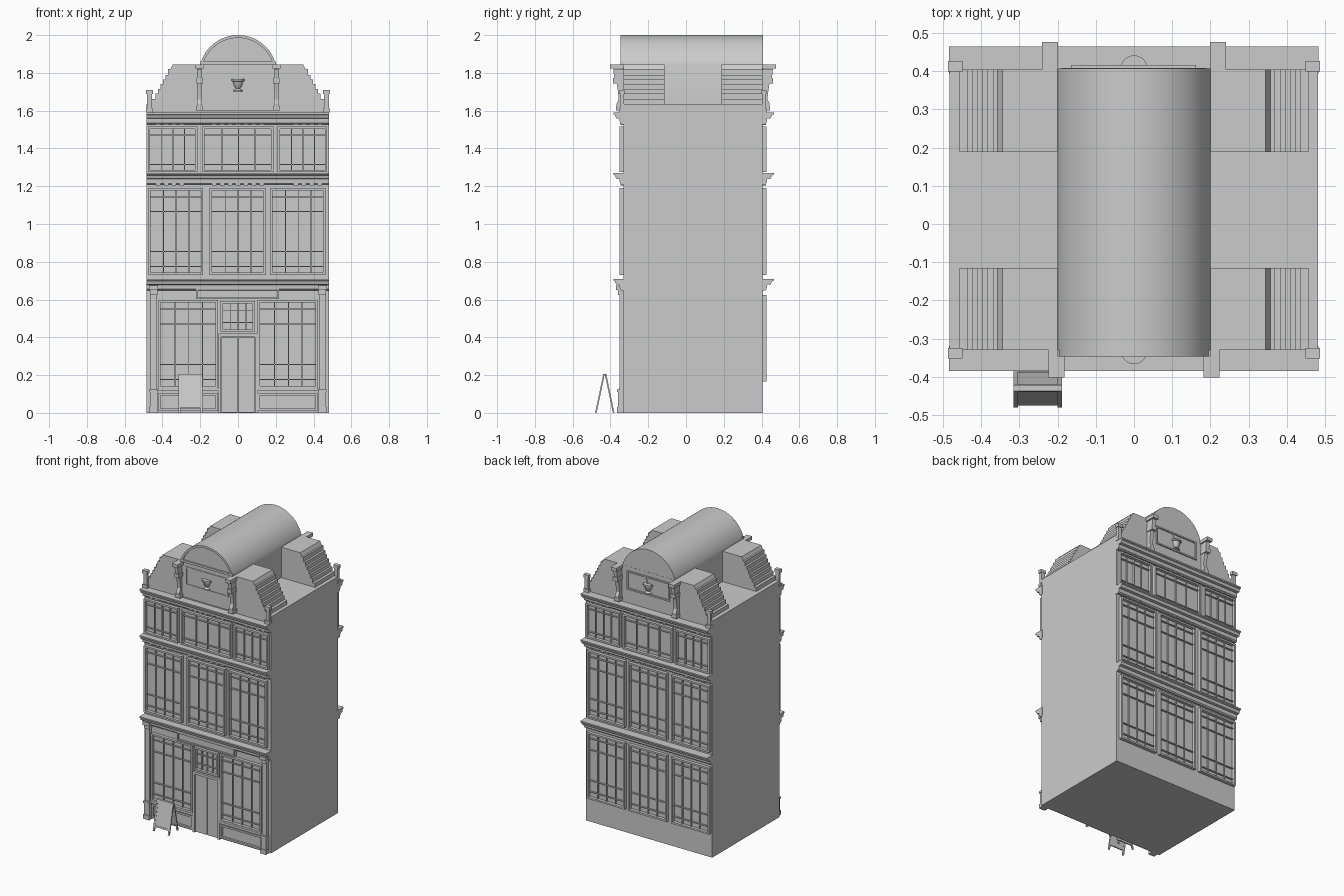
import bpy, bmesh, math
from mathutils import Matrix, Vector

if "Cube" in bpy.data.objects:
    bpy.data.objects.remove(bpy.data.objects["Cube"])

FRONT, BACK = -0.33, 0.405
XL, XR = -0.484, 0.482


class Part:
    """Collects boxes and prisms into one named object."""
    def __init__(self, name):
        self.name, self.bm = name, bmesh.new()

    def box(self, x0, x1, y0, y1, z0, z1):
        m = Matrix.Translation(((x0+x1)/2, (y0+y1)/2, (z0+z1)/2)) @ Matrix.Diagonal(
            (abs(x1-x0), abs(y1-y0), abs(z1-z0), 1))
        return bmesh.ops.create_cube(self.bm, size=1, matrix=m)['verts']

    def prism(self, pts, axis, a, b):
        # points are (x, z) for axis 'y' and (y, z) for axis 'x'
        def co(p, t):
            return (p[0], t, p[1]) if axis == 'y' else (t, p[0], p[1])
        A = [self.bm.verts.new(co(p, a)) for p in pts]
        B = [self.bm.verts.new(co(p, b)) for p in pts]
        self.bm.faces.new(A)
        self.bm.faces.new(B[::-1])
        for i in range(len(pts)):
            j = (i + 1) % len(pts)
            self.bm.faces.new((A[j], A[i], B[i], B[j]))

    def lathe(self, profile, x, y, seg=20):
        rings = [[self.bm.verts.new((x + r*math.cos(2*math.pi*k/seg), y + r*math.sin(2*math.pi*k/seg), z))
                  for k in range(seg)] for r, z in profile]
        for a, b in zip(rings, rings[1:]):
            for k in range(seg):
                j = (k + 1) % seg
                self.bm.faces.new((a[k], a[j], b[j], b[k]))
        self.bm.faces.new(rings[0])
        self.bm.faces.new(rings[-1])

    def done(self, smooth=False):
        bmesh.ops.recalc_face_normals(self.bm, faces=self.bm.faces)
        me = bpy.data.meshes.new(self.name)
        self.bm.to_mesh(me)
        self.bm.free()
        ob = bpy.data.objects.new(self.name, me)
        bpy.context.collection.objects.link(ob)
        if smooth:
            bpy.ops.object.select_all(action='DESELECT')
            ob.select_set(True)
            bpy.context.view_layer.objects.active = ob
            bpy.ops.object.shade_smooth_by_angle(angle=math.radians(30))
        return ob


def wall(s, d):
    """y position a distance d out from the front (-1) or back (+1) wall."""
    return FRONT - d if s < 0 else BACK + d


def frame(p, s, x0, x1, z0, z1, d=0.02, t=0.012):
    y0, y1 = wall(s, -0.005), wall(s, d)
    p.box(x0, x0+t, y0, y1, z0, z1)
    p.box(x1-t, x1, y0, y1, z0, z1)
    p.box(x0+t, x1-t, y0, y1, z0, z0+t)
    p.box(x0+t, x1-t, y0, y1, z1-t, z1)


def window(p, s, x0, x1, z0, z1, vs, hs, d=0.022):
    frame(p, s, x0, x1, z0, z1, d)
    y0, y1, t = wall(s, -0.005), wall(s, 0.01), 0.0025
    for f in vs:
        x = x0 + f*(x1-x0)
        p.box(x-t, x+t, y0, y1, z0+0.01, z1-0.01)
    for f in hs:
        z = z0 + f*(z1-z0)
        p.box(x0+0.01, x1-0.01, y0, wall(s, 0.012), z-t, z+t)


def arch(w, z_spring, h, n=32):
    r = (w*w + h*h) / (2*h)
    a = math.asin(min(1, w/r))
    return [(r*math.sin(a - 2*a*i/n), z_spring + h - r + r*math.cos(a - 2*a*i/n)) for i in range(n+1)]


# main block
p = Part("building_body")
p.box(XL, XR, FRONT, BACK, 0, 1.635)
p.done()

# barrel roof along the depth
p = Part("barrel_roof")
p.prism([(-0.2, 1.6), (0.2, 1.6)] + arch(0.2, 1.845, 0.155), 'y', -0.338, BACK + 0.003)
p.done(True)

# stepped gables, front and back, both sides
xs = [0.37, 0.385, 0.398, 0.411, 0.424, 0.438, 0.457]
zs = [1.79, 1.765, 1.74, 1.715, 1.69, 1.663, 1.63]
steps = [(0.19, 1.63), (0.19, 1.845), (0.345, 1.845), (0.358, 1.82)]
z = 1.82
for x, zn in zip(xs, zs):
    steps += [(x, z), (x, zn)]
    z = zn
p = Part("stepped_gables")
for m in (-1, 1):
    for a, b in ((FRONT, -0.115), (0.188, BACK)):
        p.prism([(m*x, z) for x, z in steps], 'y', a, b)
p.done()

# arch moulding and ledge on the front pediment
p = Part("pediment_moulding")
p.prism(arch(0.2, 1.845, 0.155) + arch(0.182, 1.858, 0.127)[::-1], 'y', -0.33, -0.347)
p.box(-0.2, 0.2, -0.33, -0.347, 1.845, 1.86)
p.done()

V3 = (0.28, 0.51, 0.74)
H4 = (0.1, 0.27, 0.73, 0.9)
bays2 = ((-0.475, -0.185), (-0.15, 0.145), (0.17, 0.462))
bays3 = ((-0.477, -0.215), (-0.19, 0.188), (0.21, 0.472))
cornice = [(-0.01, 0), (0.055, 0), (0.055, -0.009), (0.046, -0.013), (0.04, -0.03), (0.022, -0.032),
           (0.02, -0.055), (0.012, -0.062), (-0.01, -0.062)]

for s, tag in ((-1, "front"), (1, "back")):
    # cornices
    p = Part(tag + "_cornices")
    for zt in (0.71, 1.27, 1.59):
        k = 1 if s < 0 else 1.09
        p.prism([(wall(s, d*k), zt + h) for d, h in cornice], 'x', XL - 0.001, XR + 0.001)
    p.done()

    # dentils below the cornices
    p = Part(tag + "_dentils")
    for zc in (1.216, 1.536):
        for cx, n in ((-0.36, 4), (0, 7), (0.37, 4)):
            for i in range(n):
                x = cx + (i - (n-1)/2)*0.042
                p.box(x-0.012, x+0.012, wall(s, -0.005), wall(s, 0.018), zc-0.012, zc+0.012)
    p.done()

    # upper windows, and a third row at the back
    p = Part(tag + "_windows")
    for a, b in bays2:
        window(p, s, a, b, 0.73, 1.19, V3, H4)
        if s > 0:
            window(p, s, a, b, 0.165, 0.625, V3, H4)
    for a, b in bays3:
        window(p, s, a, b, 1.275, 1.515, V3, (0.17, 0.82))
    p.done()

    # scroll brackets beside the gable panel
    p = Part(tag + "_gable_brackets")
    c = 0.203 if s < 0 else 0.22
    scroll = [(-0.01, 1.82), (0.055, 1.82), (0.05, 1.775), (0.038, 1.75), (0.03, 1.7), (0.026, 1.66),
              (0.038, 1.635), (0.038, 1.615), (0.028, 1.6), (-0.01, 1.6)]
    for m in (-1, 1):
        x = m*c
        p.prism([(wall(s, d), h) for d, h in scroll], 'x', x-0.013, x+0.013)
        p.box(x-0.021, x+0.021, wall(s, -0.02), wall(s, 0.072), 1.822, 1.845)
        p.box(x-0.018, x+0.018, wall(s, -0.01), wall(s, 0.056), 1.745, 1.772)
        p.box(x-0.019, x+0.019, wall(s, -0.01), wall(s, 0.04), 1.6, 1.625)
    p.done()

    # corner posts above the top cornice
    p = Part(tag + "_corner_posts")
    for m in (-1, 1):
        x = m*0.468
        p.box(x-0.013, x+0.013, wall(s, -0.003), wall(s, 0.016), 1.59, 1.7)
        for h in (1.59, 1.688):
            p.box(x-0.019, x+0.019, wall(s, -0.005), wall(s, 0.022), h, h+0.022)
    p.done()

    # gable panel and mortar with pestle
    p = Part(tag + "_gable_panel")
    frame(p, s, -0.165, 0.163, 1.688, 1.817, 0.012, 0.01)
    p.box(-0.19, 0.19, wall(s, -0.01), wall(s, 0.004), 1.6, 1.845)
    p.done()
    p = Part(tag + "_mortar")
    y = wall(s, 0.002)
    p.lathe([(0.024, 1.702), (0.024, 1.708), (0.011, 1.717), (0.021, 1.728), (0.028, 1.755),
             (0.035, 1.758), (0.035, 1.768), (0.028, 1.768)], 0, y)
    p.done(True)
    p = Part(tag + "_pestle")
    vs = p.box(-0.005, 0.005, y-0.006, y+0.006, -0.02, 0.045)
    bmesh.ops.transform(p.bm, verts=vs, matrix=Matrix.Translation((0.008, 0, 1.766)) @
                        Matrix.Rotation(math.radians(20), 4, 'Y'))
    p.done()

# shop windows, transom and sign board
p = Part("shop_windows")
for a, b in ((-0.422, -0.106), (0.104, 0.422)):
    window(p, -1, a, b, 0.13, 0.597, V3, H4)
window(p, -1, -0.092, 0.09, 0.43, 0.592, V3, (0.3, 0.7))
p.done()
p = Part("fascia_panel")
p.box(-0.215, 0.212, FRONT, wall(-1, 0.012), 0.608, 0.655)
frame(p, -1, -0.222, 0.218, 0.602, 0.66, 0.02, 0.009)
p.done()

# panels below the shop windows
p = Part("stall_panels")
for a, b in ((-0.422, -0.106), (0.104, 0.422)):
    frame(p, -1, a, b, 0.01, 0.105, 0.014, 0.012)
    p.box(a - 0.004, b + 0.004, FRONT, wall(-1, 0.024), 0.115, 0.13)
p.done()

# double door with jambs
p = Part("double_door")
for a, b in ((-0.088, -0.002), (0.002, 0.088)):
    p.box(a, b, FRONT+0.005, wall(-1, 0.008), 0.002, 0.4)
for x in (-0.096, 0.096):
    p.box(x-0.007, x+0.007, FRONT, wall(-1, 0.02), 0, 0.42)
p.box(-0.089, 0.089, FRONT, wall(-1, 0.02), 0.403, 0.42)
p.done()

# pilasters framing the shop front
p = Part("pilasters")
for m in (-1, 1):
    x = m*0.447
    for w, d, z0, z1 in ((0.016, 0.022, 0.03, 0.63), (0.023, 0.036, 0, 0.03), (0.02, 0.03, 0.03, 0.11),
                         (0.022, 0.036, 0.11, 0.124), (0.02, 0.03, 0.625, 0.65), (0.024, 0.04, 0.65, 0.675)):
        p.box(x-w, x+w, FRONT, wall(-1, d), z0, z1)
p.done()

# folding pavement board
p = Part("pavement_board")
for s in (-1, 1):
    foot, top = Vector((-0.43 + s*0.047, 0.0)), Vector((-0.43 + s*0.004, 0.205))

    def slab(x0, x1, t0, t1, th):
        a, b = foot.lerp(top, t0), foot.lerp(top, t1)
        p.prism([(a.x-th, a.y), (a.x+th, a.y), (b.x+th, b.y), (b.x-th, b.y)], 'x', x0, x1)
    slab(-0.312, -0.193, 0.14, 0.98, 0.002)
    slab(-0.316, -0.304, 0, 1, 0.004)
    slab(-0.201, -0.189, 0, 1, 0.004)
    slab(-0.304, -0.201, 0.95, 1, 0.004)
    slab(-0.304, -0.201, 0.14, 0.19, 0.004)
p.done()
